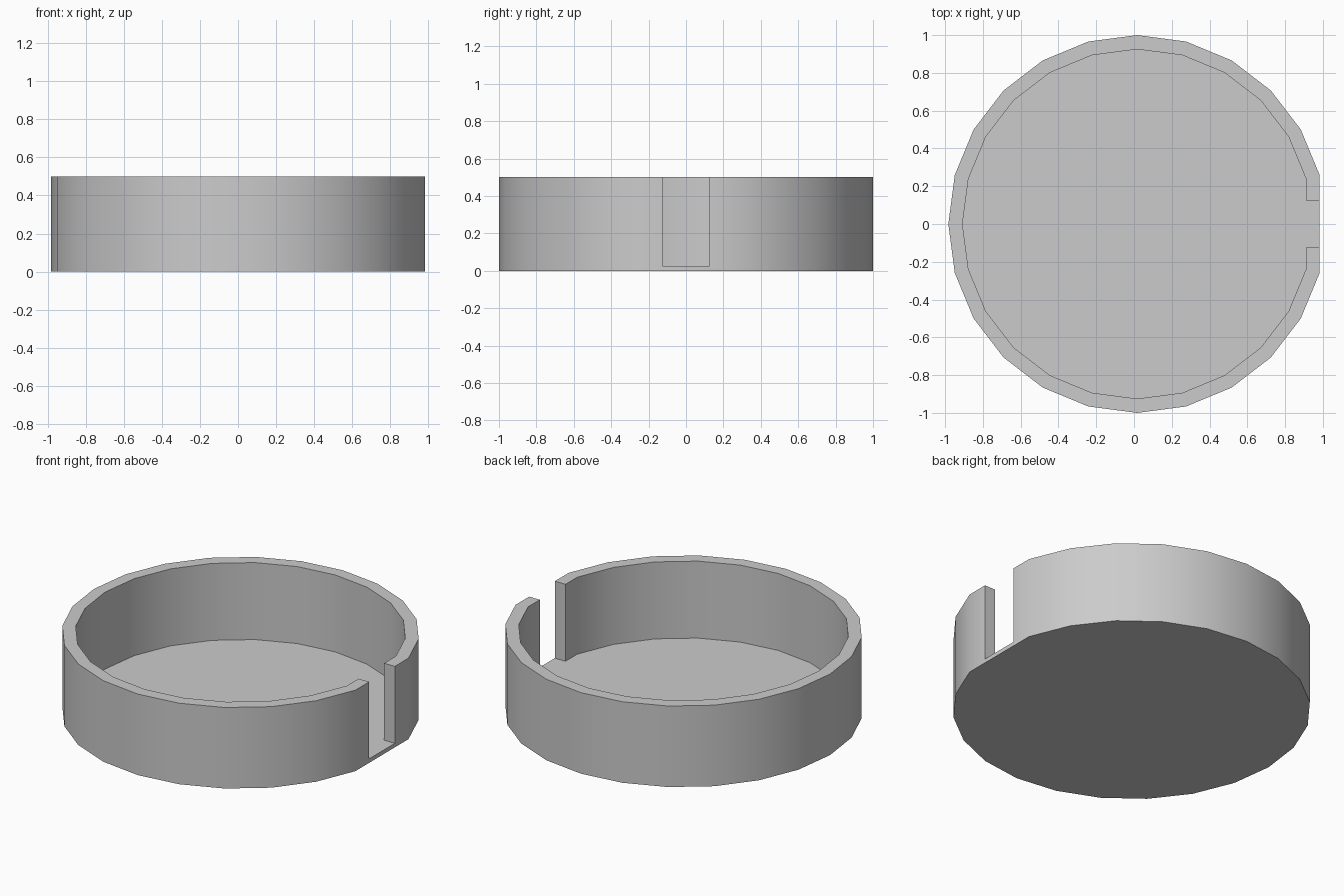
import bpy, bmesh
from math import sin, cos, tau

if "Cube" in bpy.data.objects:
    bpy.data.objects.remove(bpy.data.objects["Cube"])

SIDES, CX = 24, 0.017
R_OUT, R_IN = 1.0, 0.925
H, FLOOR, SLOT = 0.5, 0.025, 0.125


def open_ring(r):
    """Ring with the vertex facing +x dropped, its flat cut open by the slot."""
    pts = [(CX + r * cos(tau * i / SIDES), r * sin(tau * i / SIDES))
           for i in range(1, SIDES)]
    x = pts[0][0]
    return [(x, SLOT)] + pts + [(x, -SLOT)]


bm = bmesh.new()


def verts(pts, z):
    return [bm.verts.new((x, y, z)) for x, y in pts]


outer, inner = open_ring(R_OUT), open_ring(R_IN)
base = verts(outer[1:-1], 0)
out_top = verts(outer, H)
in_top = verts(inner, H)
in_low = verts(inner, FLOOR)
sill = verts([outer[0], outer[-1]], FLOOR)

# Underside and tray floor, which runs out through the slot
bm.faces.new(base)
bm.faces.new(in_low + [sill[1], sill[0]])

# Wall: outside, rim and inside
for i in range(len(base) - 1):
    bm.faces.new((base[i], base[i + 1], out_top[i + 2], out_top[i + 1]))
for i in range(len(outer) - 1):
    bm.faces.new((out_top[i], out_top[i + 1], in_top[i + 1], in_top[i]))
    bm.faces.new((in_top[i], in_top[i + 1], in_low[i + 1], in_low[i]))

# Slot cheeks and the flat outer face around the slot
for k, s in ((0, sill[0]), (-1, sill[1])):
    bm.faces.new((out_top[k], in_top[k], in_low[k], s))
bm.faces.new((base[-1], base[0], out_top[1], out_top[0],
              sill[0], sill[1], out_top[-1], out_top[-2]))

bmesh.ops.recalc_face_normals(bm, faces=bm.faces)
mesh = bpy.data.meshes.new("slotted_tray")
bm.to_mesh(mesh)
bm.free()
tray = bpy.data.objects.new("slotted_tray", mesh)
bpy.context.collection.objects.link(tray)

# Smooth the curved wall, keep the rims and slot sharp
bpy.context.view_layer.objects.active = tray
tray.select_set(True)
bpy.ops.object.shade_smooth_by_angle()
